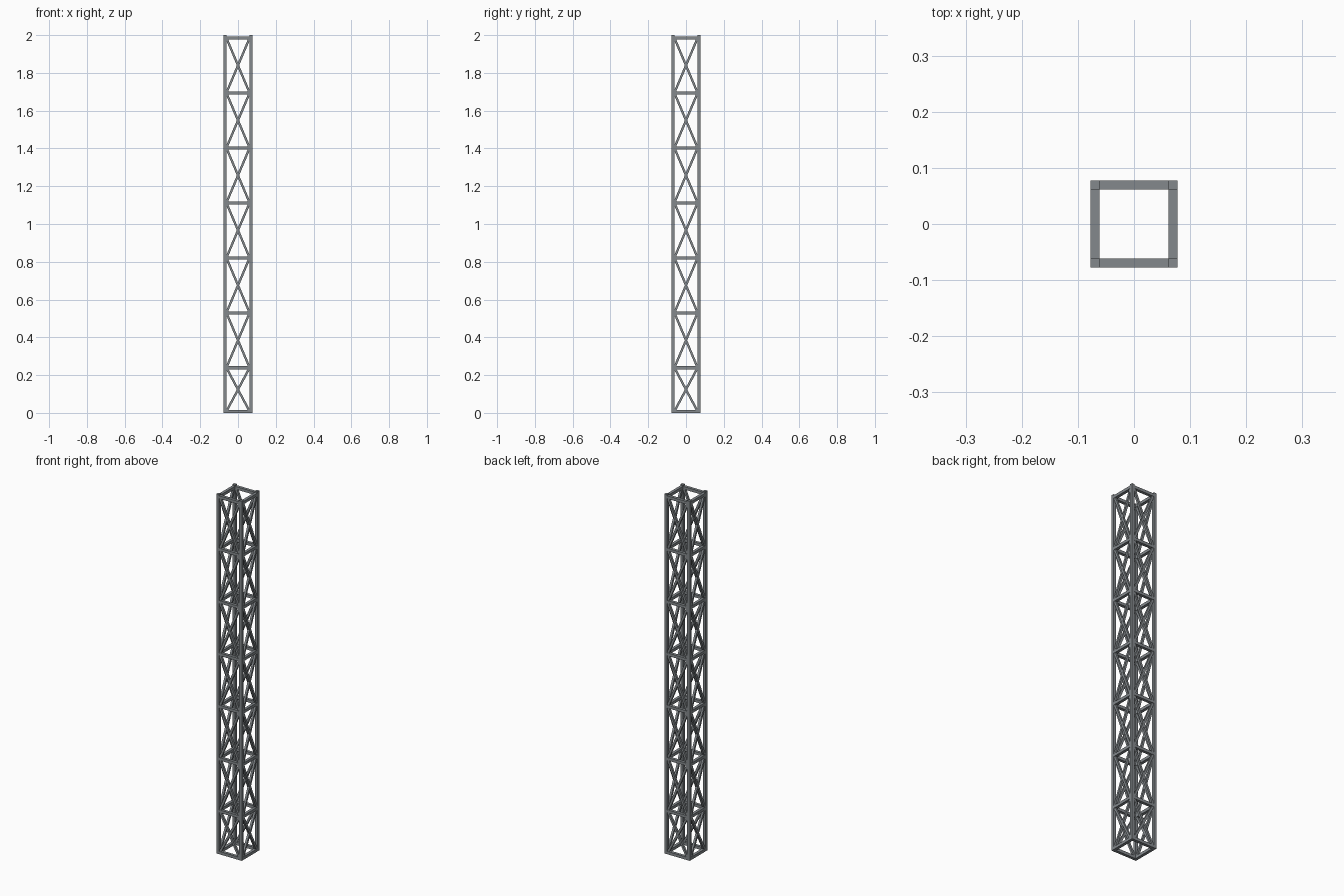
import bpy
import math
from mathutils import Vector, Matrix

default = bpy.data.objects.get("Cube")
if default:
    bpy.data.objects.remove(default, do_unlink=True)

steel = bpy.data.materials.new("steel grey")
steel.use_nodes = True
colour = (0.23, 0.25, 0.265, 1)
steel.diffuse_color = colour
steel.node_tree.nodes["Principled BSDF"].inputs["Base Color"].default_value = colour

HALF = 0.0775            # outer half width
BAR = 0.016              # post and rail thickness
BRACE = 0.012            # diagonal thickness
C = HALF - BAR / 2       # post centre line
INNER = HALF - BAR       # inner face of the posts
STEP = 0.291             # bay height
TOP = 1.985              # top rail, just below the post ends
levels = [BAR / 2] + [TOP - STEP * i for i in range(6, -1, -1)]


def beam(name, start, end, size, turn):
    """Square bar between two points of the front face, turned to another side."""
    a, b = Vector(start), Vector(end)
    axis = (b - a).normalized()
    depth = Vector((0, 1, 0))
    frame = Matrix((depth.cross(axis), depth, axis)).transposed().to_4x4()
    bpy.ops.mesh.primitive_cube_add(size=1)
    obj = bpy.context.object
    obj.name = name
    scale = Matrix.Diagonal((size, size, (b - a).length, 1))
    spin = Matrix.Rotation(turn, 4, 'Z')
    obj.data.transform(spin @ Matrix.Translation((a + b) / 2) @ frame @ scale)
    obj.data.materials.append(steel)


for number, side in enumerate(("front", "left", "back", "right")):
    turn = number * math.pi / 2
    # Corner post
    beam(side + "_corner_post", (-C, -C, 0), (-C, -C, 2), BAR, turn)
    # Horizontal rails between the posts
    for z in levels:
        beam(side + "_rail", (-INNER, -C, z), (INNER, -C, z), BAR, turn)
    # Crossed diagonals in every bay
    for low, high in zip(levels, levels[1:]):
        for x in (-INNER, INNER):
            beam(side + "_brace", (-x, -C, low), (x, -C, high), BRACE, turn)
